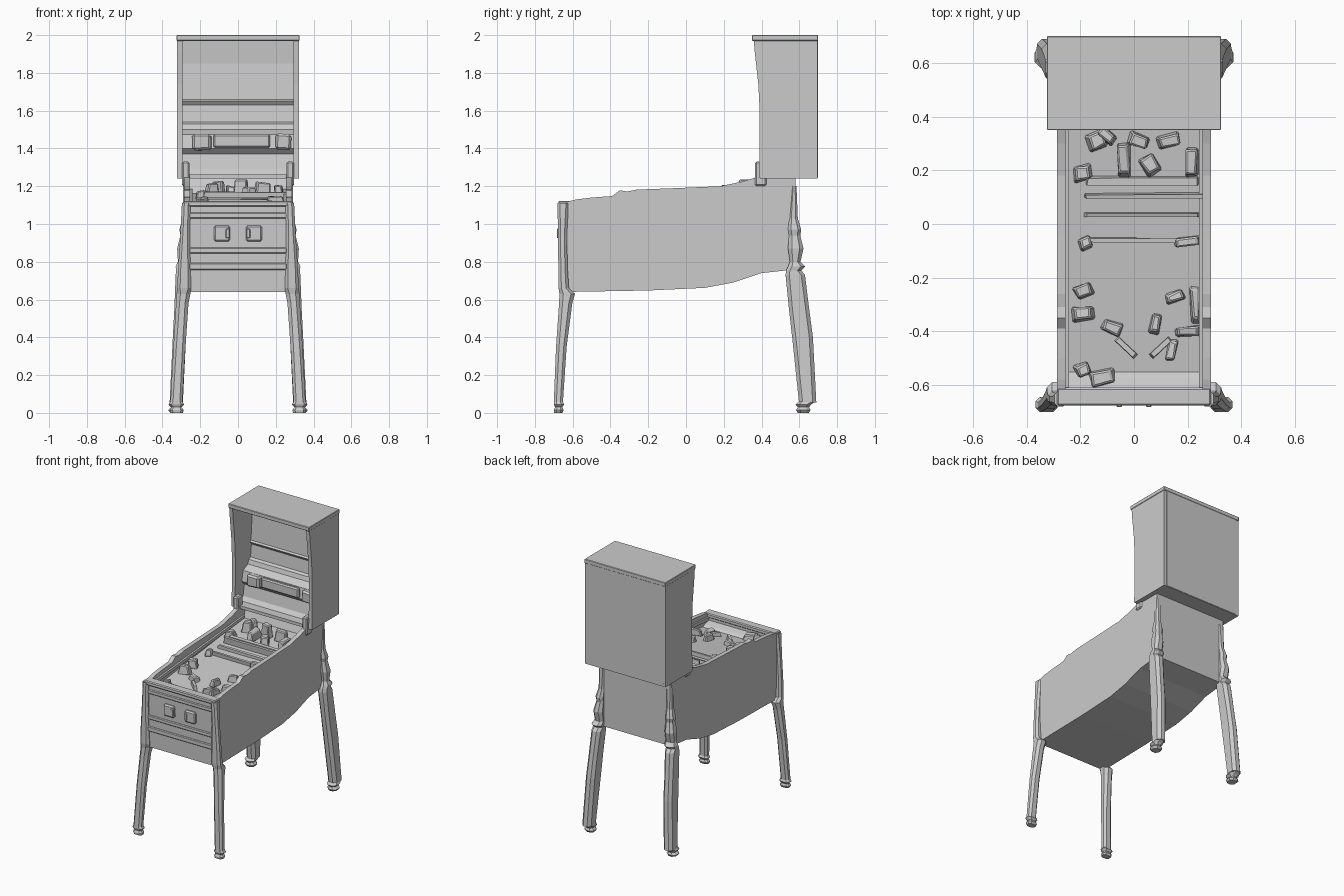
import bpy, bmesh, math, random
from mathutils import Vector, Matrix

random.seed(4)


def finish(bm, name, mirror=False):
    bmesh.ops.recalc_face_normals(bm, faces=bm.faces)
    me = bpy.data.meshes.new(name)
    bm.to_mesh(me)
    bm.free()
    ob = bpy.data.objects.new(name, me)
    bpy.context.collection.objects.link(ob)
    if mirror:
        ob.modifiers.new("mirror", 'MIRROR')
    return ob


def prism(name, profile, x0, x1, mirror=False):
    """Extrude a (y, z) outline along x."""
    bm = bmesh.new()
    face = bm.faces.new([bm.verts.new((x0, y, z)) for y, z in profile])
    new = bmesh.ops.extrude_face_region(bm, geom=[face])['geom']
    moved = [v for v in new if isinstance(v, bmesh.types.BMVert)]
    bmesh.ops.translate(bm, verts=moved, vec=(x1 - x0, 0, 0))
    return finish(bm, name, mirror)


def loft(name, stations, cut=0.28, mirror=True):
    """Chamfered rectangular sections (z, x0, x1, y0, y1) joined into a post."""
    bm = bmesh.new()
    rings = []
    for z, x0, x1, y0, y1 in stations:
        c = cut * min(x1 - x0, y1 - y0)
        pts = [(x0 + c, y0), (x1 - c, y0), (x1, y0 + c), (x1, y1 - c),
               (x1 - c, y1), (x0 + c, y1), (x0, y1 - c), (x0, y0 + c)]
        rings.append([bm.verts.new((x, y, z)) for x, y in pts])
    for a, b in zip(rings, rings[1:]):
        for i in range(8):
            j = (i + 1) % 8
            bm.faces.new((a[i], a[j], b[j], b[i]))
    bm.faces.new(rings[0])
    bm.faces.new(rings[-1])
    return finish(bm, name, mirror)


def block(name, centre, size, turn=0.0, tilt=0.0, taper=1.0, bevel=0.0, jitter=0.0, mirror=False):
    """Box with optional tapered top, rotation and uneven corners."""
    bm = bmesh.new()
    bmesh.ops.create_cube(bm, size=1)
    for v in bm.verts:
        if v.co.z > 0:
            v.co.x *= taper
            v.co.y *= taper
        v.co = Vector(a * b for a, b in zip(v.co, size))
        v.co += Vector([random.uniform(-jitter, jitter) for _ in range(3)])
    if bevel:
        bmesh.ops.bevel(bm, geom=bm.edges[:], offset=bevel, segments=1, affect='EDGES')
    bm.transform(Matrix.Translation(centre) @ Matrix.Rotation(turn, 4, 'Z')
                 @ Matrix.Rotation(tilt, 4, 'X'))
    return finish(bm, name, mirror)


def field_z(y):
    return 1.04 + (y + 0.62) * 0.115


SLOPE = math.atan(0.115)

# Cabinet core: belly, front board, sloping playfield and rear deck
belly = [(-0.655, 0.64), (-0.2, 0.648), (0.1, 0.662), (0.25, 0.69), (0.4, 0.74), (0.58, 0.76)]
prism("cabinet_body", belly + [(0.58, 1.245), (0.46, 1.245), (0.43, field_z(0.43)),
      (-0.615, field_z(-0.615)), (-0.615, 1.115), (-0.66, 1.11)], -0.26, 0.26)

# Cabinet side walls with the uneven top edge
top_edge = [(0.58, 1.25), (0.38, 1.25), (0.3, 1.225), (0.18, 1.2), (-0.05, 1.19), (-0.26, 1.182),
            (-0.31, 1.172), (-0.35, 1.178), (-0.39, 1.148), (-0.5, 1.14), (-0.58, 1.13), (-0.66, 1.11)]
prism("cabinet_side", belly + top_edge, 0.255, 0.287, True)

# Inner glass rail along each side wall
prism("glass_rail", [(-0.61, 1.075), (0.42, 1.165), (0.42, 1.185), (-0.61, 1.1)], 0.242, 0.26, True)

# Front lockdown bar and shallow front ridges
block("lockdown_bar", (0, -0.643, 1.108), (0.575, 0.066, 0.03), bevel=0.006)
for i, (z, h) in enumerate([(1.045, 0.03), (0.86, 0.03), (0.775, 0.035)]):
    block(f"front_ridge_{i}", (0, -0.66, z), (0.52, 0.014, h), bevel=0.005)

# Coin door with two slots
block("coin_slot", (0.085, -0.661, 0.95), (0.085, 0.03, 0.085), bevel=0.009, mirror=True)
block("coin_button", (0.055, -0.675, 0.95), (0.02, 0.015, 0.05), bevel=0.003, mirror=True)

# Front legs, running up the cabinet corners
loft("front_leg", [(0.05, 0.295, 0.358, -0.70, -0.652), (0.35, 0.278, 0.342, -0.688, -0.632),
                   (0.58, 0.262, 0.328, -0.672, -0.602), (0.63, 0.252, 0.325, -0.67, -0.588),
                   (0.66, 0.248, 0.322, -0.675, -0.62), (0.78, 0.252, 0.316, -0.676, -0.628),
                   (0.95, 0.255, 0.305, -0.678, -0.63), (1.11, 0.25, 0.297, -0.68, -0.622)])
loft("front_foot", [(0, 0.292, 0.355, -0.698, -0.655), (0.015, 0.288, 0.362, -0.70, -0.648),
                    (0.03, 0.298, 0.352, -0.693, -0.655), (0.045, 0.285, 0.367, -0.70, -0.645),
                    (0.06, 0.295, 0.358, -0.70, -0.652)])

# Back legs with knuckled brackets
loft("back_leg", [(0.055, 0.292, 0.362, 0.598, 0.69), (0.4, 0.275, 0.345, 0.562, 0.672),
                  (0.55, 0.27, 0.337, 0.545, 0.652), (0.73, 0.258, 0.33, 0.527, 0.63),
                  (0.755, 0.255, 0.328, 0.53, 0.61), (0.775, 0.252, 0.33, 0.54, 0.632),
                  (0.80, 0.25, 0.318, 0.55, 0.606), (0.87, 0.25, 0.322, 0.54, 0.622),
                  (0.94, 0.25, 0.305, 0.545, 0.605), (0.97, 0.25, 0.31, 0.54, 0.61),
                  (1.03, 0.25, 0.295, 0.545, 0.592), (1.2, 0.25, 0.29, 0.56, 0.585)])
loft("back_foot", [(0, 0.3, 0.358, 0.592, 0.65), (0.015, 0.292, 0.37, 0.583, 0.66),
                   (0.03, 0.305, 0.355, 0.592, 0.652), (0.045, 0.292, 0.368, 0.58, 0.662),
                   (0.06, 0.295, 0.36, 0.598, 0.685)])

# Backbox: side walls, roof, and one stepped core forming back panel and display
prism("backbox_side", [(0.385, 1.245), (0.695, 1.245), (0.695, 1.98), (0.358, 1.98), (0.365, 1.9),
                       (0.383, 1.74), (0.39, 1.6), (0.39, 1.4)], 0.295, 0.322, True)
block("backbox_roof", (0, 0.525, 1.985), (0.65, 0.35, 0.03), bevel=0.003)
prism("backbox_core", [(0.698, 1.245), (0.698, 1.975), (0.575, 1.975), (0.585, 1.85), (0.57, 1.66),
                       (0.56, 1.65), (0.575, 1.63), (0.565, 1.54), (0.545, 1.53), (0.535, 1.5),
                       (0.48, 1.475), (0.465, 1.4), (0.495, 1.37), (0.48, 1.29), (0.44, 1.245)],
      -0.3, 0.3)
block("backbox_base", (0, 0.543, 1.252), (0.644, 0.305, 0.022))
for name, x, w in [("speaker_left", -0.19, 0.1), ("speaker_right", 0.24, 0.08)]:
    block(name, (x, 0.46, 1.435), (w, 0.05, 0.085), bevel=0.012, jitter=0.004)
block("display_ledge", (0.02, 0.462, 1.44), (0.3, 0.03, 0.07), bevel=0.008)
block("hinge_bracket", (0.277, 0.395, 1.265), (0.04, 0.06, 0.13), bevel=0.008, mirror=True)

# Playfield cross ramps
for i, (x, y, w, d, h) in enumerate([(0.03, 0.16, 0.42, 0.03, 0.03), (0.04, 0.105, 0.45, 0.016, 0.05),
                                     (0.03, 0.035, 0.43, 0.018, 0.025), (0.03, -0.06, 0.43, 0.014, 0.03)]):
    block(f"cross_ramp_{i}", (x, y, field_z(y) + h / 2 - 0.003), (w, d, h), tilt=SLOPE, taper=0.97, jitter=0.003)

# Playfield toys and bumpers: x, y, width, depth, height, turn
toys = [(-0.14, 0.31, 0.07, 0.07, 0.07, 0.3), (-0.1, 0.33, 0.04, 0.08, 0.08, 0.9),
        (-0.04, 0.24, 0.05, 0.13, 0.07, 0.0), (0.06, 0.22, 0.06, 0.08, 0.06, 0.5),
        (0.13, 0.31, 0.09, 0.05, 0.08, 0.2), (0.02, 0.31, 0.08, 0.05, 0.09, -0.3),
        (0.215, 0.23, 0.05, 0.11, 0.07, 0.0), (-0.19, 0.19, 0.07, 0.06, 0.05, 0.2),
        (-0.18, -0.07, 0.05, 0.05, 0.05, 0.3), (0.2, -0.065, 0.1, 0.04, 0.05, 0.1),
        (-0.185, -0.25, 0.07, 0.05, 0.06, 0.4), (-0.19, -0.335, 0.08, 0.06, 0.06, 0.1),
        (-0.08, -0.385, 0.08, 0.05, 0.04, -0.4), (0.08, -0.37, 0.04, 0.08, 0.05, -0.2),
        (0.15, -0.27, 0.07, 0.04, 0.05, 0.4), (0.2, -0.4, 0.09, 0.04, 0.05, 0.1),
        (0.14, -0.47, 0.03, 0.08, 0.04, -0.2), (-0.19, -0.545, 0.06, 0.05, 0.06, 0.3),
        (-0.12, -0.575, 0.1, 0.06, 0.05, 0.2), (0.23, -0.3, 0.04, 0.14, 0.04, 0.0)]
for i, (x, y, w, d, h, turn) in enumerate(toys):
    block(f"playfield_toy_{i}", (x, y, field_z(y) + h / 2 - 0.006), (w, d, h), turn=turn,
          taper=0.75, bevel=0.006, jitter=0.006)

# Flippers and the sloped front apron
for side, x in (("left", -0.03), ("right", 0.1)):
    turn = -0.75 if side == "left" else 0.75
    block(f"flipper_{side}", (x, -0.46, field_z(-0.46) + 0.012), (0.1, 0.022, 0.03), turn=turn, taper=0.85)
prism("apron", [(-0.615, 1.03), (-0.615, 1.075), (-0.57, 1.062), (-0.54, 1.04)], -0.25, 0.25)
